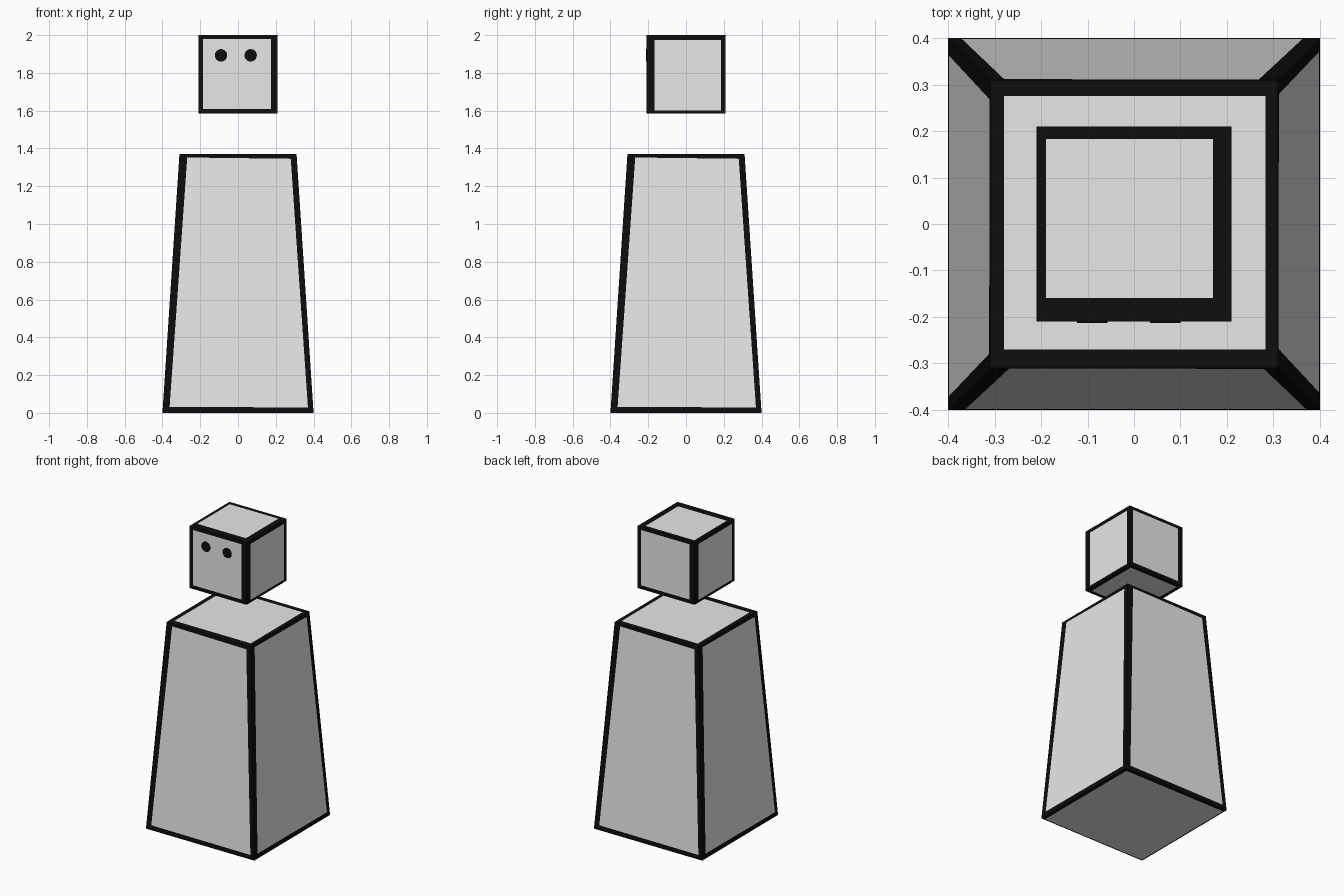
import bpy
import bmesh
import math
from mathutils import Vector, Matrix

if "Cube" in bpy.data.objects:
    bpy.data.objects.remove(bpy.data.objects["Cube"])


def material(name, value):
    m = bpy.data.materials.new(name)
    m.diffuse_color = (value, value, value, 1)
    m.use_nodes = True
    m.node_tree.nodes["Principled BSDF"].inputs["Base Color"].default_value = m.diffuse_color
    return m


PALE = material("pale grey", 0.88)
BLACK = material("ink black", 0.004)


def outlined_block(name, z0, z1, r0, r1, insets):
    """Square tapered block; every face is a pale panel framed in black.
    insets: (u, v) panel corners as face fractions, from lower left anticlockwise."""
    bm = bmesh.new()

    def point(x, y, top):
        r = r1 if top else r0
        return Vector((x * r, y * r, z1 if top else z0))

    ring = [(-1, -1), (1, -1), (1, 1), (-1, 1)]  # front, right, back, left
    quads = []
    for i in range(4):
        a, b = ring[i], ring[(i + 1) % 4]
        quads.append(([point(*a, 0), point(*b, 0), point(*b, 1), point(*a, 1)], insets[i % 2]))
    quads.append(([point(*c, 1) for c in ring], insets[2]))
    quads.append(([point(*ring[i], 0) for i in (3, 2, 1, 0)], insets[3]))

    for (p, q, r, s), uvs in quads:
        outer = [bm.verts.new(c) for c in (p, q, r, s)]
        inner = [bm.verts.new(p.lerp(q, u).lerp(s.lerp(r, u), v)) for u, v in uvs]
        bm.faces.new(inner).material_index = 0
        for i in range(4):
            j = (i + 1) % 4
            bm.faces.new((outer[i], outer[j], inner[j], inner[i])).material_index = 1
    bmesh.ops.remove_doubles(bm, verts=bm.verts, dist=1e-5)
    finish(name, bm, [PALE, BLACK])


def finish(name, bm, mats):
    me = bpy.data.meshes.new(name)
    bm.to_mesh(me)
    bm.free()
    for m in mats:
        me.materials.append(m)
    bpy.context.collection.objects.link(bpy.data.objects.new(name, me))


def panel(l, r, b, t):
    return [(l, b), (r, b), (r, t), (l, t)]


# Tapered body
side = [(0.045, 0.023), (0.965, 0.021), (0.948, 0.982), (0.068, 0.987)]
outlined_block("body", 0, 1.37, 0.4, 0.31,
               [side, side, panel(0.048, 0.957, 0.065, 0.945), panel(0.01, 0.97, 0.03, 0.99)])

# Floating head
outlined_block("head", 1.585, 2.0, 0.21, 0.21,
               [panel(0.06, 0.915, 0.06, 0.95), panel(0.1, 0.94, 0.04, 0.94),
                panel(0.05, 0.905, 0.12, 0.935), panel(0.06, 0.93, 0.06, 0.94)])

# Eyes: thin round plates on the front of the head
for name, x in (("left_eye", -0.09), ("right_eye", 0.067)):
    bm = bmesh.new()
    bmesh.ops.create_cone(bm, cap_ends=True, segments=20, radius1=0.033, radius2=0.033, depth=0.004,
                          matrix=Matrix.Translation((x, -0.211, 1.893)) @ Matrix.Rotation(math.pi / 2, 4, 'X'))
    finish(name, bm, [BLACK])
